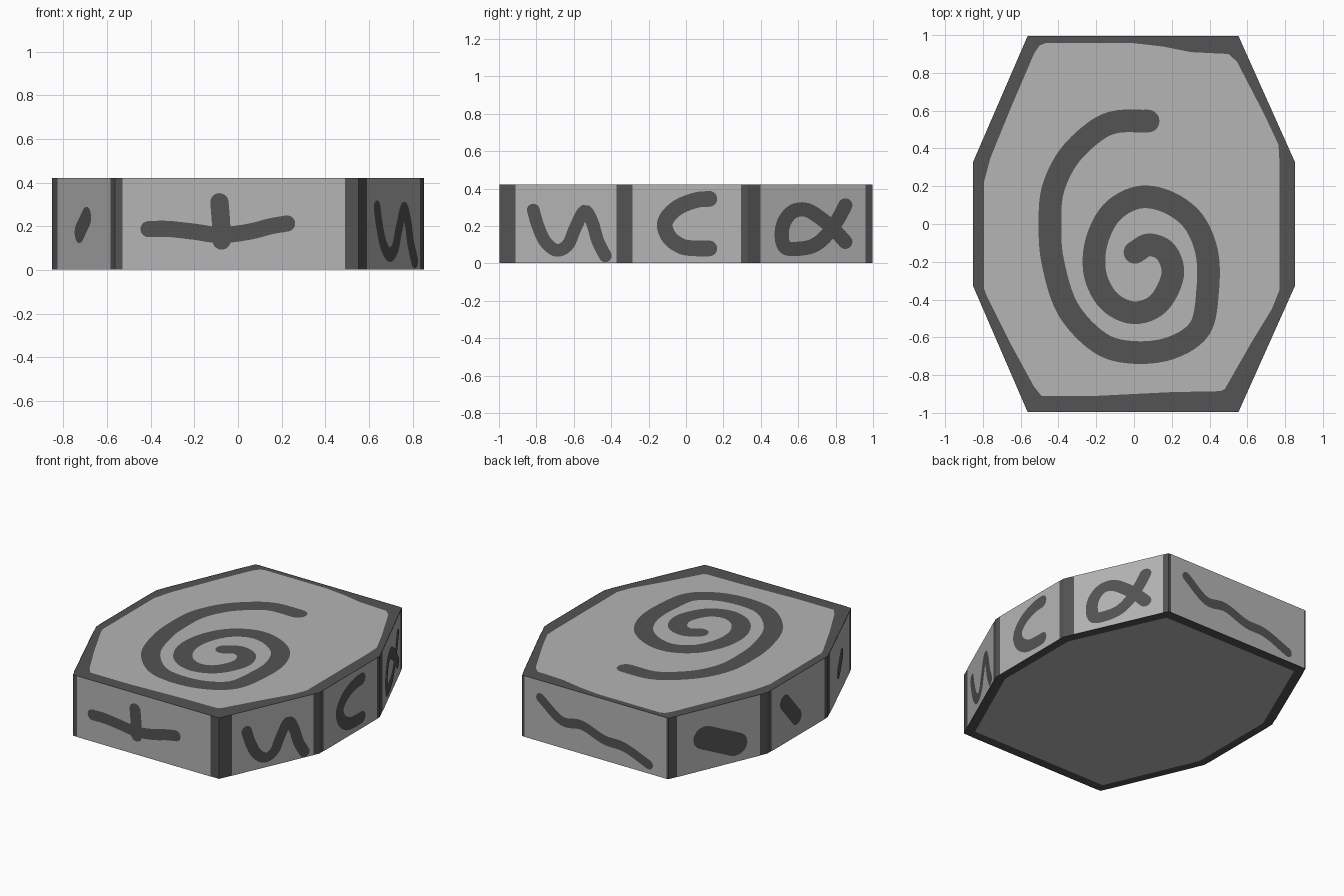
import bpy, bmesh, math
from mathutils import Vector

if "Cube" in bpy.data.objects:
    bpy.data.objects.remove(bpy.data.objects["Cube"])

H = 0.424
OCT = [Vector(p) for p in ((-.565, -1), (.555, -1), (.855, -.33), (.855, .33),
                           (.555, 1), (-.565, 1), (-.855, .33), (-.855, -.33))]
SHRINK = 0.996          # body sits just inside the painted plates
PANEL, MARK = 0.002, 0.004


def material(name, g):
    m = bpy.data.materials.new(name)
    m.diffuse_color = (g, g, g, 1)
    m.use_nodes = True
    m.node_tree.nodes["Principled BSDF"].inputs["Base Color"].default_value = m.diffuse_color
    return m


LIGHT = material("light stone", 0.46)
DARK = material("dark stone", 0.088)


def make(name, bm, mat):
    me = bpy.data.meshes.new(name)
    bm.to_mesh(me)
    bm.free()
    me.materials.append(mat)
    ob = bpy.data.objects.new(name, me)
    bpy.context.collection.objects.link(ob)


def smooth(pts, steps=6):
    """Catmull-Rom curve through the points."""
    p = [Vector(q) for q in pts]
    p = [2 * p[0] - p[1]] + p + [2 * p[-1] - p[-2]]
    out = []
    for i in range(1, len(p) - 2):
        a, b, c, d = p[i - 1:i + 3]
        for k in range(steps):
            t = k / steps
            out.append(0.5 * (2 * b + (c - a) * t + (2 * a - 5 * b + 4 * c - d) * t * t
                              + (3 * b - a - 3 * c + d) * t ** 3))
    return out + [p[-2]]


def flat(name, polys, place, normal, mat):
    """Flat plate from 2D polygons, all facing along normal."""
    bm = bmesh.new()
    for poly in polys:
        f = bm.faces.new([bm.verts.new(place(q)) for q in poly])
        f.normal_update()
        if f.normal.dot(normal) < 0:
            f.normal_flip()
    make(name, bm, mat)


def stroke(pts, r):
    """Round-ended brush stroke as 2D polygons."""
    c = smooth(pts)
    n = []
    for i in range(len(c)):
        t = (c[min(i + 1, len(c) - 1)] - c[max(i - 1, 0)]).normalized()
        n.append(Vector((-t.y, t.x)) * r)
    polys = [[c[i] + n[i], c[i] - n[i], c[i + 1] - n[i + 1], c[i + 1] + n[i + 1]]
             for i in range(len(c) - 1)]
    for q, v, s in ((c[0], n[0], 1), (c[-1], n[-1], -1)):
        side = Vector((-v.y, v.x)) * s
        polys.append([q + v * math.cos(k * math.pi / 10) + side * math.sin(k * math.pi / 10)
                      for k in range(11)])
    return polys


# Octagonal body, dark so it shows as the worn edges
bm = bmesh.new()
base = bm.faces.new([bm.verts.new((p.x * SHRINK, p.y * SHRINK, PANEL)) for p in OCT])
ext = bmesh.ops.extrude_face_region(bm, geom=[base])
bmesh.ops.translate(bm, vec=(0, 0, H - 2 * PANEL),
                    verts=[g for g in ext["geom"] if isinstance(g, bmesh.types.BMVert)])
bmesh.ops.recalc_face_normals(bm, faces=bm.faces)
make("stone_body", bm, DARK)


def side_place(i, off):
    """Map (x or y, z) onto side i, pushed out by off."""
    a, b = OCT[i] * SHRINK, OCT[(i + 1) % 8] * SHRINK
    d = b - a
    axis = 0 if abs(d.x) > abs(d.y) else 1
    n = Vector((d.y, -d.x)).normalized()

    def place(q):
        p = a + d * ((q[0] - a[axis]) / d[axis]) + n * off
        return (p.x, p.y, q[1])
    return place, Vector((n.x, n.y, 0))


# Light side panels: start and end along each side
SIDES = [("front", -.53, .49), ("front_right", -.912, -.37), ("right", -.285, .295),
         ("back_right", .397, .96), ("back", .535, -.55), ("back_left", .94, .38),
         ("left", .29, -.29), ("front_left", -.39, -.95)]
for i, (name, s, e) in enumerate(SIDES):
    place, n = side_place(i, PANEL)
    flat(name + "_panel", [[(s, PANEL), (e, PANEL), (e, H - PANEL), (s, H - PANEL)]],
         place, n, LIGHT)


def side_mark(i, name, pts, r):
    place, n = side_place(i, MARK)
    flat(name, stroke(pts, r), place, n, DARK)


# Carved marks on the sides
side_mark(0, "front_bar", [(-.41, .187), (-.32, .188), (-.2, .175), (-.08, .16),
                           (.05, .175), (.15, .2), (.225, .213)], .037)
side_mark(0, "front_stem", [(-.085, .31), (-.078, .22), (-.075, .135)], .042)
side_mark(1, "front_right_wave",
          [(-.815, .285), (-.79, .2), (-.75, .115), (-.69, .07), (-.63, .1), (-.59, .19),
           (-.54, .28), (-.5, .22), (-.47, .12), (-.43, .04)], .034)
side_mark(2, "right_hook",
          [(.125, .345), (.05, .337), (-.05, .295), (-.112, .22), (-.09, .14),
           (-.02, .09), (.06, .08), (.125, .08)], .042)
side_mark(3, "back_right_loop",
          [(.85, .31), (.81, .235), (.75, .15), (.68, .095), (.6, .078), (.53, .085),
           (.51, .15), (.525, .225), (.575, .28), (.645, .285), (.72, .24), (.79, .18),
           (.85, .115)], .038)
side_mark(4, "back_ripple",
          [(.41, .303), (.25, .19), (.095, .2), (-.075, .145), (-.23, .135), (-.415, .065)],
          .033)
side_mark(5, "back_left_dash", [(.752, .226), (.544, .124)], .078)
side_mark(6, "left_dash", [(.145, .285), (.015, .135)], .052)
side_mark(7, "front_left_dash", [(-.7, .24), (-.625, .172)], .05)

# Light top panel with uneven border
UP = Vector((0, 0, 1))
top_outline = [(-.5, .945), (-.47, .957), (0, .957), (.15, .94), (.3, .91), (.5, .9),
               (.545, .86), (.69, .58), (.765, .42), (.77, .33), (.77, -.35), (.73, -.45),
               (.62, -.63), (.48, -.875), (.46, -.885), (.2, -.89), (-.2, -.91),
               (-.49, -.91), (-.53, -.86), (-.65, -.64), (-.78, -.38), (-.795, -.34),
               (-.795, .22), (-.76, .35), (-.65, .62), (-.53, .9)]
flat("top_panel", [top_outline], lambda q: (q[0], q[1], H - PANEL / 2), UP, LIGHT)

# Spiral on the top
spiral = [(.075, .545), (-.1, .54), (-.22, .48), (-.35, .35), (-.43, .18), (-.445, 0),
          (-.43, -.2), (-.35, -.45), (-.18, -.63), (0, -.68), (.2, -.655), (.35, -.55),
          (.39, -.35), (.385, -.15), (.31, .02), (.17, .12), (.02, .14), (-.12, .06),
          (-.2, -.1), (-.205, -.27), (-.13, -.41), (0, -.47), (.13, -.42), (.205, -.27),
          (.17, -.15), (.08, -.11), (.005, -.15)]
flat("top_spiral", stroke(spiral, .06), lambda q: (q[0], q[1], H + PANEL / 2), UP, DARK)

# Light bottom panel
flat("bottom_panel", [[(p.x * .93, p.y * .93) for p in OCT]],
     lambda q: (q[0], q[1], 0), -UP, LIGHT)
